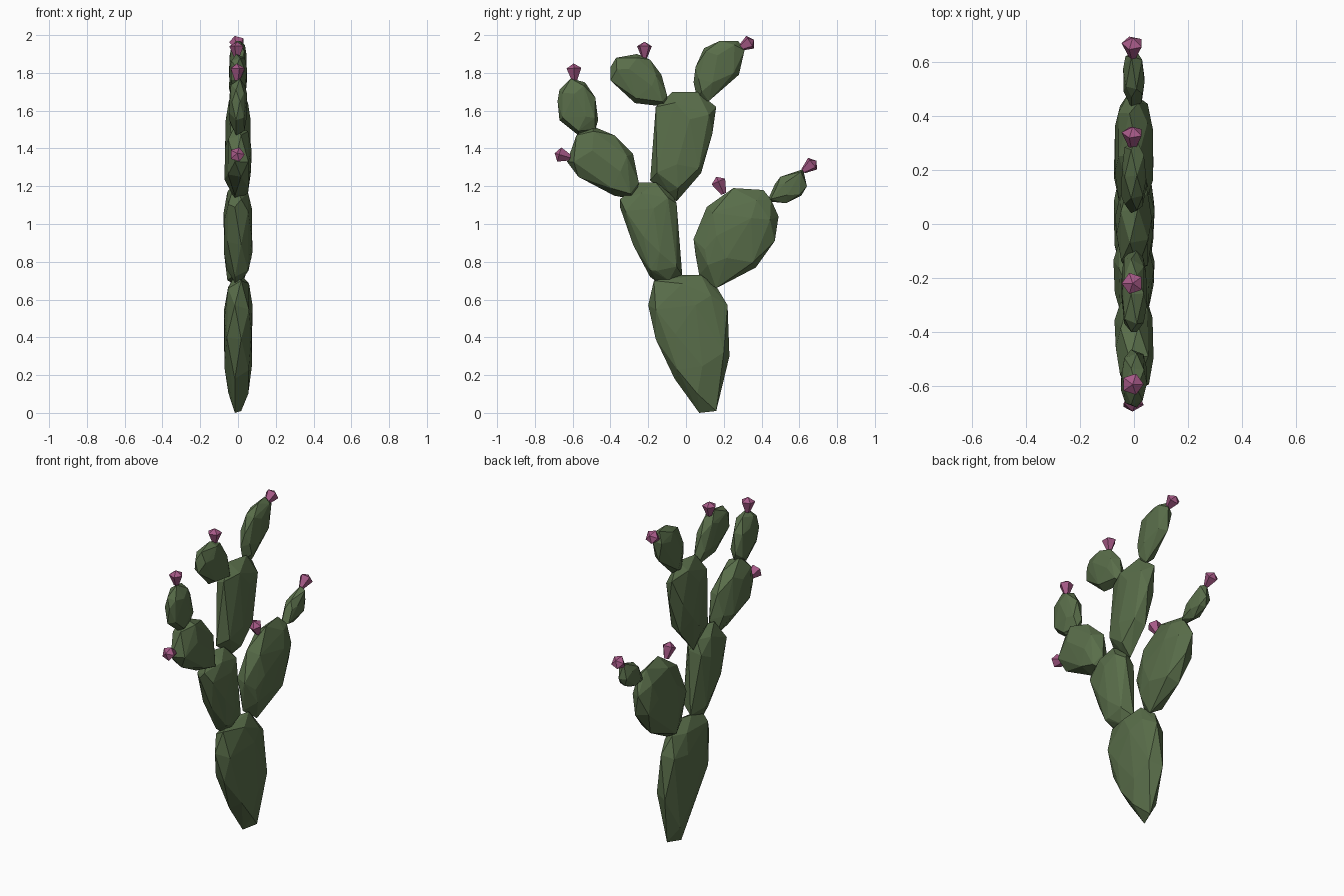
import bpy, bmesh, math, random
from mathutils import Vector

if "Cube" in bpy.data.objects:
    bpy.data.objects.remove(bpy.data.objects["Cube"])

random.seed(4)

def material(name, rgb):
    m = bpy.data.materials.new(name)
    m.diffuse_color = (*rgb, 1)
    m.use_nodes = True
    m.node_tree.nodes["Principled BSDF"].inputs["Base Color"].default_value = m.diffuse_color
    return m

GREEN = material("cactus green", (0.10, 0.155, 0.068))
PINK = material("flower pink", (0.38, 0.10, 0.24))

def finish(bm, name, mat):
    bmesh.ops.recalc_face_normals(bm, faces=bm.faces)
    me = bpy.data.meshes.new(name)
    bm.to_mesh(me)
    bm.free()
    me.materials.append(mat)
    ob = bpy.data.objects.new(name, me)
    bpy.context.collection.objects.link(ob)

def pad(name, half, outline):
    """Faceted flat pad: hull of a y/z outline and smaller rings on both sides."""
    c = sum((Vector(p) for p in outline), Vector((0, 0))) / len(outline)
    bm = bmesh.new()
    for i, p in enumerate(outline):
        d = Vector(p) - c
        side = 1 if i % 2 else -1
        bm.verts.new((side * half * 0.22, *p))
        for s in (-1, 1):
            if (i % 2 == 0) == (s > 0):
                k = random.uniform(0.76, 0.86)
                bm.verts.new((s * half * random.uniform(0.66, 0.78), *(c + d * k)))
            elif i % 4 < 2:
                bm.verts.new((s * half * random.uniform(0.92, 1.0), *(c + d * 0.45)))
    res = bmesh.ops.convex_hull(bm, input=bm.verts[:])
    loose = {g for g in res["geom_interior"] + res["geom_unused"]
             if isinstance(g, bmesh.types.BMVert)}
    bmesh.ops.delete(bm, geom=list(loose), context='VERTS')
    finish(bm, name, GREEN)

def flower(name, base, tip):
    """Five sided bud, narrow at the base and wide near the tip."""
    a, b = Vector((-0.005, *base)), Vector((-0.005, *tip))
    axis = b - a
    q = axis.to_track_quat('Z', 'Y')
    bm = bmesh.new()
    rings = []
    for r, t in ((0.015, 0.0), (0.041, 0.72)):
        rings.append([bm.verts.new(a + axis * t + q @ Vector(
            (r * math.cos(k * math.tau / 5), r * math.sin(k * math.tau / 5), 0)))
            for k in range(5)])
    top = bm.verts.new(b)
    bm.faces.new(rings[0])
    for k in range(5):
        n = (k + 1) % 5
        bm.faces.new((rings[0][k], rings[0][n], rings[1][n], rings[1][k]))
        bm.faces.new((rings[1][k], rings[1][n], top))
    finish(bm, name, PINK)

# Pads, outlines given as y, z
pad("trunk_pad", 0.077, [(0.07, 0), (0.16, 0.01), (0.23, 0.30), (0.22, 0.57), (0.16, 0.67),
    (0.08, 0.73), (-0.03, 0.73), (-0.17, 0.70), (-0.20, 0.57), (-0.16, 0.39), (-0.06, 0.18)])
pad("left_pad", 0.077, [(-0.15, 0.69), (-0.09, 0.70), (-0.02, 0.73), (-0.05, 1.11), (-0.08, 1.17),
    (-0.16, 1.22), (-0.25, 1.22), (-0.35, 1.13), (-0.35, 1.09), (-0.28, 0.89), (-0.19, 0.72)])
pad("center_pad", 0.07, [(-0.05, 1.12), (-0.09, 1.17), (-0.19, 1.23), (-0.16, 1.62), (-0.07, 1.70),
    (0.06, 1.70), (0.16, 1.62), (0.14, 1.48), (0.08, 1.27)])
pad("right_pad", 0.075, [(0.07, 0.73), (0.16, 0.66), (0.37, 0.77), (0.47, 0.91), (0.49, 1.04),
    (0.45, 1.13), (0.41, 1.18), (0.25, 1.19), (0.11, 1.09), (0.04, 0.92), (0.05, 0.84)])
pad("right_small_pad", 0.042, [(0.43, 1.12), (0.53, 1.11), (0.61, 1.15), (0.64, 1.20),
    (0.62, 1.29), (0.50, 1.25), (0.47, 1.21)])
pad("left_upper_pad", 0.073, [(-0.27, 1.13), (-0.25, 1.22), (-0.28, 1.37), (-0.38, 1.47),
    (-0.50, 1.52), (-0.58, 1.47), (-0.63, 1.33), (-0.57, 1.25), (-0.38, 1.15)])
pad("left_top_pad", 0.048, [(-0.57, 1.47), (-0.48, 1.50), (-0.465, 1.55), (-0.48, 1.67),
    (-0.535, 1.75), (-0.61, 1.77), (-0.67, 1.71), (-0.68, 1.65), (-0.67, 1.55)])
pad("center_top_left_pad", 0.048, [(-0.10, 1.62), (-0.10, 1.68), (-0.13, 1.79), (-0.19, 1.87),
    (-0.26, 1.90), (-0.37, 1.88), (-0.40, 1.83), (-0.40, 1.76), (-0.27, 1.64)])
pad("center_top_right_pad", 0.048, [(0.06, 1.66), (0.12, 1.65), (0.28, 1.79), (0.31, 1.92),
    (0.275, 1.97), (0.18, 1.97), (0.095, 1.93), (0.05, 1.83), (0.04, 1.75)])

# Flowers, base and tip as y, z
for i, (b, t) in enumerate([((0.285, 1.93), (0.36, 1.975)), ((-0.22, 1.88), (-0.22, 1.965)),
                            ((-0.59, 1.76), (-0.595, 1.85)), ((-0.61, 1.35), (-0.695, 1.375)),
                            ((0.20, 1.16), (0.16, 1.25)), ((0.62, 1.28), (0.69, 1.335))]):
    flower(f"flower_{i + 1}", b, t)
